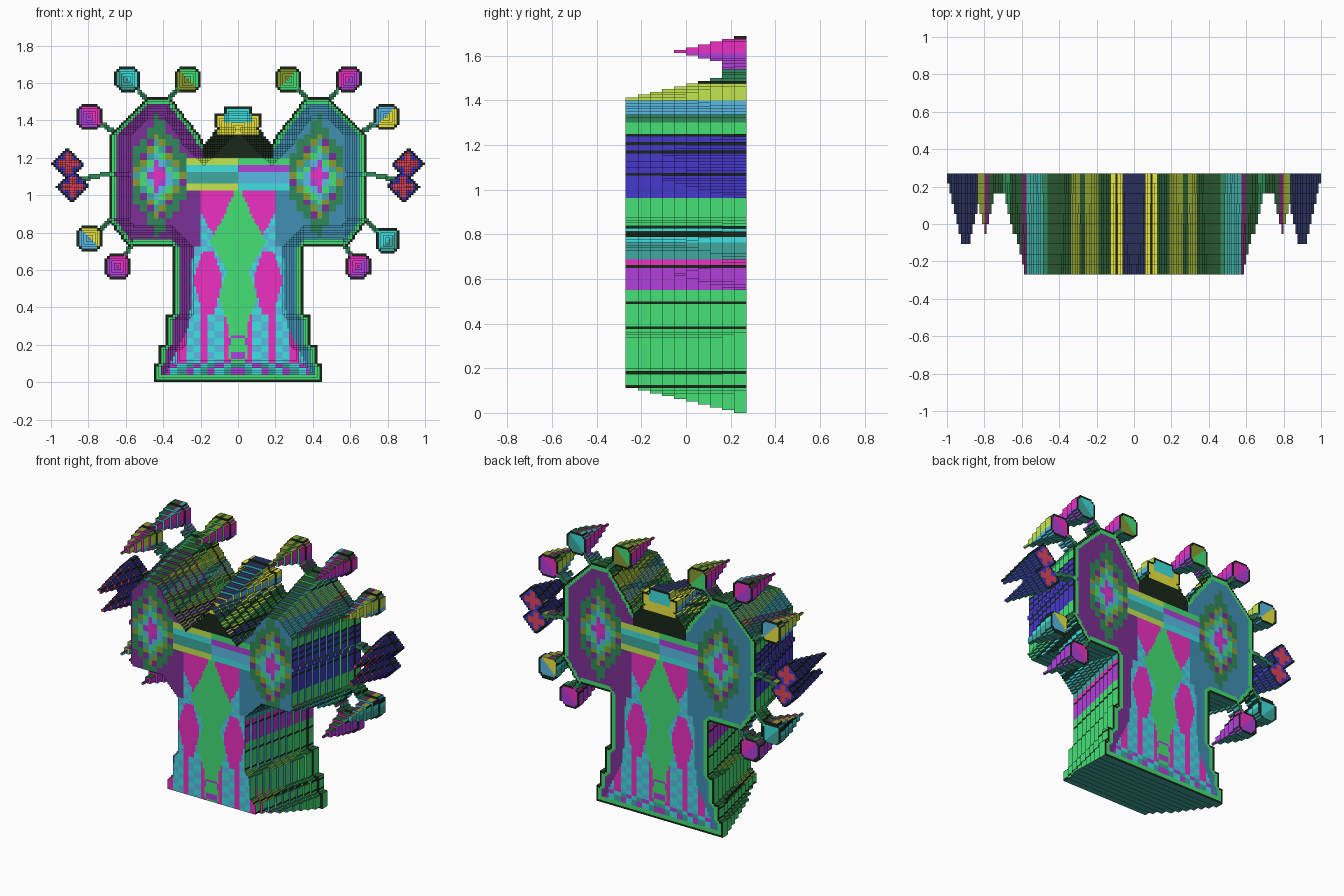
import bpy, math

if "Cube" in bpy.data.objects:
    bpy.data.objects.remove(bpy.data.objects["Cube"])

C = 0.0125            # pixel size
NX, NZ = 160, 135     # pixel grid
BACK, DEPTH, STEP = 0.27, 0.54, 0.054

PAL = dict(black=(.01, .02, .01), green=(.06, .75, .18), dkgreen=(.03, .25, .1), forest=(.02, .09, .03),
           olive=(.25, .33, .03), purple=(.2, .03, .3), blue=(.05, .28, .45), violet=(.45, .05, .7),
           magenta=(.85, .03, .55), cyan=(.05, .75, .75), teal=(.05, .4, .35), sky=(.1, .5, .8),
           lime=(.55, .8, .08), yellow=(.85, .8, .05), navy=(.06, .04, .6), red=(.75, .06, .1),
           ink=(.02, .03, .1), maroon=(.15, .02, .12))
NAMES = list(PAL)
MATS = {}
for name, rgb in PAL.items():
    MATS[name] = bpy.data.materials.new(name)
    MATS[name].diffuse_color = (*rgb, 1)

# Blossoms: x, z, two petal colours; stalk start x, z
BLOSSOMS = [(-.59, 1.622, 'cyan', 'teal', -.47, 1.5), (-.27, 1.622, 'green', 'olive', -.38, 1.5),
            (-.79, 1.42, 'magenta', 'violet', -.62, 1.31), (-.79, .77, 'yellow', 'sky', -.68, .87),
            (-.64, .62, 'magenta', 'violet', -.56, .75),
            (.59, 1.622, 'magenta', 'violet', .47, 1.5), (.27, 1.622, 'olive', 'green', .38, 1.5),
            (.79, 1.42, 'sky', 'yellow', .62, 1.31), (.80, .76, 'cyan', 'teal', .68, .87),
            (.64, .62, 'magenta', 'violet', .56, .75)]
DIAMONDS = [(.908, 1.165), (.885, 1.047)]


def lerp(table, t):
    """Piecewise linear lookup in a short (key, value) table."""
    for (a, u), (b, v) in zip(table, table[1:]):
        if t <= b:
            return u + (v - u) * max(0, t - a) / (b - a)
    return table[-1][1]


def seg_dist(x, z, ax, az, bx, bz):
    dx, dz = bx - ax, bz - az
    t = max(0, min(1, ((x - ax) * dx + (z - az) * dz) / (dx * dx + dz * dz)))
    return math.hypot(x - ax - t * dx, z - az - t * dz)


HEAD_OUT = [(.73, .59), (.86, .69), (1.31, .69), (1.52, .49)]
HEAD_IN = [(.73, .2), (1.3, .19), (1.52, .36)]


def part_at(x, z):
    """Name of the part whose silhouette covers a pixel."""
    ax = abs(x)
    if .73 < z < 1.52 and lerp(HEAD_IN, z) < ax < lerp(HEAD_OUT, z):
        return 'left_head' if x < 0 else 'right_head'
    half = .45 if z < .1 else .42 if z < .2 else .383 if z < .36 else .345
    if z < 1.2 and ax < half and (z < .75 or ax < .2):
        return 'trunk'
    if z >= 1.33 and (ax < .07 and z < 1.48 or ax < .13 and 1.36 < z < 1.44 or .07 < ax < .11 and z < 1.38):
        return 'crown_blossom'
    if 1.19 < z < 1.375 and ax < lerp([(1.2, .2), (1.28, .18), (1.375, .09)], z):
        return 'dome'
    for cx, cz in DIAMONDS:
        if abs(ax - cx) + abs(z - cz) < .092:
            return 'side_blossoms'
    for bx, bz, _, _, sx, sz in BLOSSOMS:
        if max(abs(x - bx), abs(z - bz)) < .068 and abs(x - bx) + abs(z - bz) < .105:
            return 'blossoms'
        if seg_dist(x, z, sx, sz, bx, bz) < .013:
            return 'stalks'
    if seg_dist(ax, z, .68, 1.12, .85, 1.08) < .013:
        return 'stalks'
    return None


GRID = {}
for i in range(NX):
    for k in range(NZ):
        p = part_at((i + .5) * C - 1, (k + .5) * C)
        if p:
            GRID[i, k] = p

# Count how many pixels deep every cell lies inside the outline
LEVEL, left, n = {}, set(GRID), 0
NEAR = ((1, 0), (-1, 0), (0, 1), (0, -1))
while left:
    n += 1
    rim = {c for c in left if any((c[0] + a, c[1] + b) not in left for a, b in NEAR)}
    for c in rim:
        LEVEL[c] = n
    left -= rim


def trunk_colour(x, z):
    ax, q = abs(x), int(abs(x) / .04) + int(z / .04)
    if z > 1.03:
        if z > 1.16:
            return 'lime' if x < 0 else 'green'
        if z > 1.13:
            return 'cyan' if x < 0 else 'violet'
        if z > 1.06:
            return 'teal' if x < 0 else 'sky'
        return 'lime' if x < 0 else 'cyan'
    edge = lerp([(0, .4), (.1, .36), (.3, .26), (.75, .24), (1, .27)], z)
    if ax > edge:
        return 'purple' if x < 0 else 'blue'
    if z < .1:
        return ('cyan', 'violet', 'teal')[q % 3]
    if ax < lerp([(.1, .05), (.3, .05), (.45, .1), (.6, .06), (.75, .15), (.9, .07), (1.02, .02)], z):
        return 'violet' if z < .25 and q % 3 == 0 else 'green'
    if z > .78 and ax < lerp([(.78, .13), (1.03, .26)], z):
        return 'magenta'
    if .36 < z < .7 and abs(ax - .16) < lerp([(.36, .03), (.55, .08), (.7, .03)], z):
        return 'magenta'
    if z < .4 and int(ax / .04) % 3 == 1:
        return 'magenta'
    return 'cyan' if q % 2 else 'sky'


def face_colour(c):
    """Colour of a pixel on the picture."""
    x, z, part, lev = (c[0] + .5) * C - 1, (c[1] + .5) * C, GRID[c], LEVEL[c]
    ax = abs(x)
    if part == 'stalks':
        return 'dkgreen'
    if part == 'dome':
        return 'black'
    if lev == 1:
        return 'black'
    if part == 'crown_blossom':
        return 'cyan' if ax < .07 and z > 1.39 else 'yellow'
    if part == 'side_blossoms':
        for cx, cz in DIAMONDS:
            u, v = abs(ax - cx), abs(z - cz)
            if min(u, v) < .018 and max(u, v) < .055:
                return 'red'
        return 'navy'
    if part == 'blossoms':
        b = min(BLOSSOMS, key=lambda b: math.hypot(x - b[0], z - b[1]))
        return b[2] if (x - b[0]) * (1 if x < 0 else -1) + z - b[1] > 0 else b[3]
    if lev < 4:
        return 'green'
    qx, qz = (math.floor(ax / .035) + .5) * .035, (math.floor(z / .035) + .5) * .035
    r = abs(qx - .4275) / .2 + abs(qz - 1.1) / .34
    if part != 'trunk' and r < 1 and abs(qx - .4275) < .15:
        if r < .2:
            return 'magenta'
        if r < .75:
            return ('violet', 'sky', 'green', 'teal', 'olive', 'purple')[int((r - .2) * 10)]
        return 'dkgreen'
    if part != 'trunk' and not (ax < .27 and z > 1.03 and z < 1.2):
        return 'purple' if x < 0 else 'blue'
    return trunk_colour(x, z)


# Bands of colour that run along the sides (by height) and the tops (by width)
SIDE = [(.55, 'green'), (.65, 'violet'), (.69, 'magenta'), (.76, 'teal'), (.83, 'cyan'), (.96, 'green'),
        (1.25, 'navy'), (1.3, 'green'), (1.335, 'dkgreen'), (1.405, 'sky'), (1.48, 'lime'),
        (1.535, 'dkgreen'), (1.61, 'violet'), (1.68, 'magenta'), (2, 'black')]
STRIPES = (.115, .18, .385, .49, .66, .8, .83, 1.07, 1.17, 1.21, 1.24, 1.48)
TOP = [(.06, 'ink'), (.085, 'yellow'), (.105, 'black'), (.13, 'yellow'), (.19, 'forest'), (.26, 'olive'),
       (.29, 'forest'), (.34, 'olive'), (.46, 'forest'), (.49, 'dkgreen'), (.57, 'teal'), (.6, 'maroon'),
       (.66, 'forest'), (.7, 'dkgreen'), (.77, 'forest'), (.8, 'maroon'), (.84, 'olive'), (2, 'ink')]


def wall_colour(x, z, a, b):
    if a:
        if any(abs(z - s) < .008 for s in STRIPES):
            return 'black'
        return next(n for lim, n in SIDE if z < lim)
    if b > 0:
        return next(n for lim, n in TOP if abs(x) < lim)
    return 'teal'


def front_y(c):
    return BACK - min(DEPTH, STEP * LEVEL[c]) if c in LEVEL else BACK


# Build each part as stepped pixel columns with front, back and side faces
for part in sorted(set(GRID.values())):
    verts, faces, cols = [], [], []

    def quad(pts, colour):
        faces.append(tuple(range(len(verts), len(verts) + 4)))
        verts.extend(pts)
        cols.append(NAMES.index(colour))

    for c in (c for c in GRID if GRID[c] == part):
        i, k = c
        x0, x1, z0, z1, y = i * C - 1, (i + 1) * C - 1, k * C, (k + 1) * C, front_y(c)
        quad([(x0, y, z0), (x1, y, z0), (x1, y, z1), (x0, y, z1)], face_colour(c))
        # the back carries the mirrored picture
        flip = (NX - 1 - i, k)
        quad([(x1, BACK, z0), (x0, BACK, z0), (x0, BACK, z1), (x1, BACK, z1)],
             face_colour(flip if flip in GRID else c))
        ends = {(1, 0): ((x1, z0), (x1, z1)), (-1, 0): ((x0, z1), (x0, z0)),
                (0, 1): ((x1, z1), (x0, z1)), (0, -1): ((x0, z0), (x1, z0))}
        for d, ((ax, az), (bx, bz)) in ends.items():
            yn = front_y((i + d[0], k + d[1]))
            if yn > y + 1e-6:
                quad([(ax, y, az), (ax, yn, az), (bx, yn, bz), (bx, y, bz)],
                     wall_colour((x0 + x1) / 2, (z0 + z1) / 2, *d))
    mesh = bpy.data.meshes.new(part)
    mesh.from_pydata(verts, [], faces)
    for name in NAMES:
        mesh.materials.append(MATS[name])
    mesh.polygons.foreach_set('material_index', cols)
    mesh.update()
    bpy.context.collection.objects.link(bpy.data.objects.new(part, mesh))

for m in bpy.data.materials:
    if m.users and not m.is_grease_pencil:
        m.use_nodes = True
        m.node_tree.nodes["Principled BSDF"].inputs["Base Color"].default_value = m.diffuse_color
